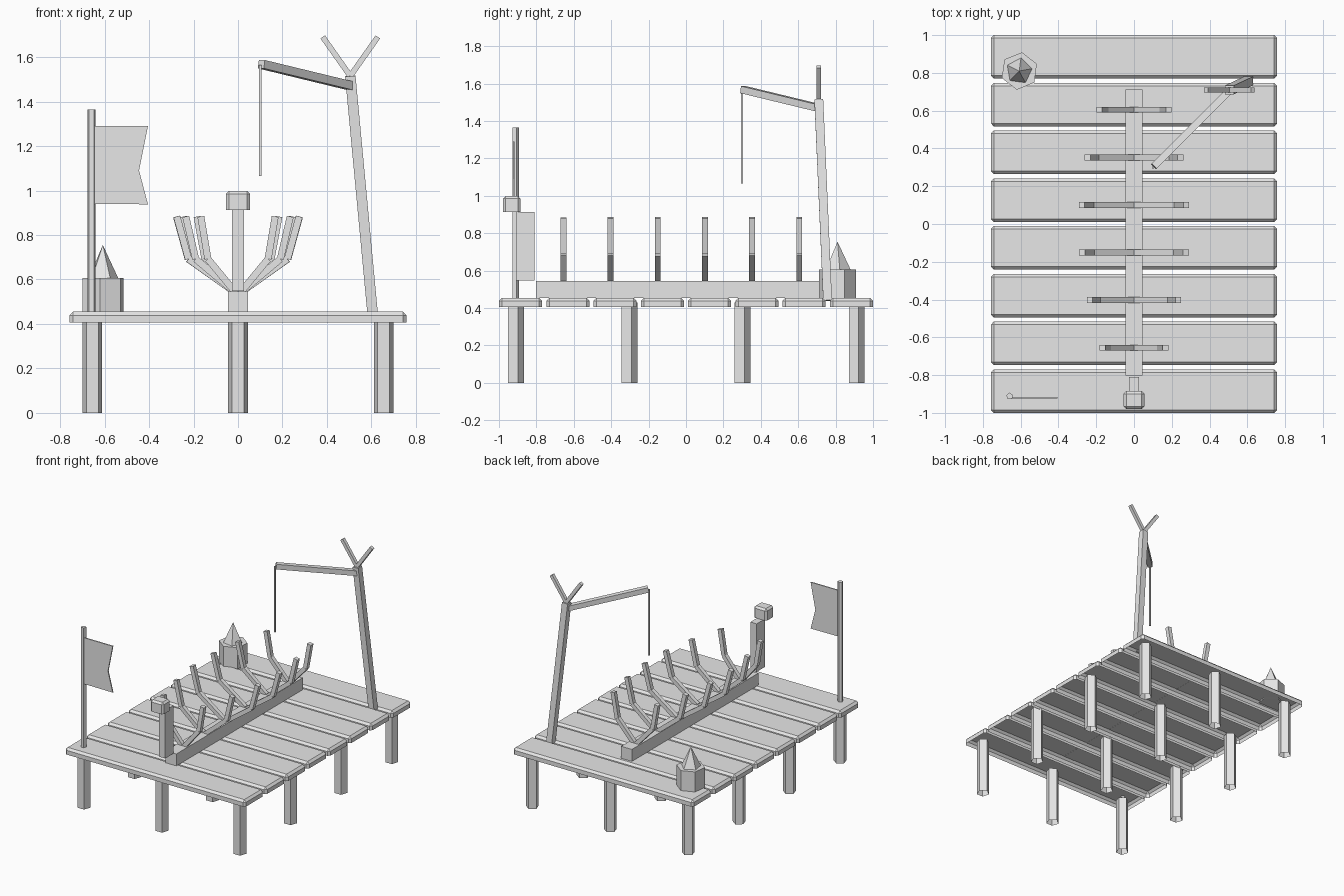
import bpy, bmesh
from math import radians
from mathutils import Vector, Matrix

cube = bpy.data.objects.get("Cube")
if cube:
    bpy.data.objects.remove(cube, do_unlink=True)

GREY = (0.8, 0.8, 0.8, 1)
mat = bpy.data.materials.new("plain_grey")
mat.use_nodes = True
mat.diffuse_color = GREY
mat.node_tree.nodes["Principled BSDF"].inputs["Base Color"].default_value = GREY

DECK = 0.455  # top of the planks


def finish(name, bm, matrix=Matrix()):
    mesh = bpy.data.meshes.new(name)
    bm.to_mesh(mesh)
    bm.free()
    mesh.materials.append(mat)
    ob = bpy.data.objects.new(name, mesh)
    ob.matrix_world = matrix
    bpy.context.collection.objects.link(ob)
    return ob


def box(name, centre, size, bevel=0, hollow=False):
    """Box with optional chamfers on all but the bottom edges, optionally open below."""
    bm = bmesh.new()
    bmesh.ops.create_cube(bm, size=1)
    bmesh.ops.scale(bm, vec=size, verts=bm.verts)
    if bevel:
        edges = [e for e in bm.edges if max(v.co.z for v in e.verts) > 0]
        bmesh.ops.bevel(bm, geom=edges, offset=bevel, segments=1, affect='EDGES')
    if hollow:
        bm.normal_update()
        under = [f for f in bm.faces if f.normal.z < -0.9]
        bmesh.ops.delete(bm, geom=under, context='FACES')
    return finish(name, bm, Matrix.Translation(centre))


def prism(name, x, y, z0, z1, r, sides, turn=0, top=None, caps=True):
    """Upright prism or cone with a corner towards the back."""
    bm = bmesh.new()
    bmesh.ops.create_cone(bm, cap_ends=caps, segments=sides, radius1=r,
                          radius2=r if top is None else top, depth=z1 - z0)
    start = max(bm.verts, key=lambda v: (v.co.y, v.co.x)).co.xy
    align = Vector((0, 1)).angle_signed(start)
    spin = Matrix.Rotation(align + radians(turn), 4, 'Z')
    return finish(name, bm, Matrix.Translation((x, y, (z0 + z1) / 2)) @ spin)


def bar(name, a, b, width, hint=(0, 1, 0)):
    """Square bar between two points."""
    a, b = Vector(a), Vector(b)
    z = (b - a).normalized()
    x = Vector(hint).cross(z).normalized()
    y = z.cross(x)
    m = Matrix((x, y, z)).transposed().to_4x4()
    bm = bmesh.new()
    bmesh.ops.create_cube(bm, size=1)
    bmesh.ops.scale(bm, vec=(width, width, (b - a).length), verts=bm.verts)
    return finish(name, bm, Matrix.Translation((a + b) / 2) @ m)


# Deck planks, open underneath
for i in range(8):
    box(f"deck_plank_{i + 1}", (0, (i - 3.5) * 0.2528, 0.431), (1.516, 0.23, 0.048), 0.016, True)

# Five-sided open stilts under the deck
for x in (-0.655, 0, 0.655):
    for y in (-0.913, -0.306, 0.298, 0.908):
        prism("stilt", x, y, 0, 0.43, 0.0465, 5, caps=False)

# Keel, stem post and carved head block
box("keel", (0, -0.045, 0.5), (0.09, 1.516, 0.092))
box("stem_post", (0, -0.86, 0.73), (0.052, 0.1, 0.365))
box("stem_head", (0, -0.932, 0.956), (0.11, 0.094, 0.086), 0.014)

# Pairs of bent ribs, widest amidships
for i, reach in enumerate((0.167, 0.235, 0.275, 0.277, 0.246, 0.184)):
    y = -0.655 + i * 0.252
    for side in (-1, 1):
        bend = (side * reach * 0.81, y, 0.692)
        bar("rib_lower", (side * 0.01, y, 0.54), bend, 0.031)
        bar("rib_upper", bend, (side * reach, y, 0.883), 0.031)

# Crane: leaning mast, boom, rope and forked top
mast_top = (0.505, 0.71, 1.515)
bar("crane_mast", (0.606, 0.757, 0.44), mast_top, 0.047)
bar("crane_boom", (0.51, 0.71, 1.47), (0.105, 0.305, 1.568), 0.038, (0, 0, 1))
box("crane_rope", (0.1, 0.3, 1.315), (0.01, 0.01, 0.5))
for side in (-1, 1):
    bar("mast_fork", mast_top, (0.505 + side * 0.124, 0.71, 1.691), 0.025)

# Flag pole and notched flag
prism("flag_pole", -0.658, -0.912, DECK - 0.01, 1.365, 0.019, 5)
bm = bmesh.new()
outline = [(-0.655, 0.94), (-0.405, 0.938), (-0.445, 1.09), (-0.405, 1.29), (-0.655, 1.29)]
face = bm.faces.new([bm.verts.new((x, -0.925, z)) for x, z in outline])
cloth = bmesh.ops.extrude_face_region(bm, geom=[face])
bmesh.ops.translate(bm, vec=(0, 0.009, 0),
                    verts=[v for v in cloth["geom"] if isinstance(v, bmesh.types.BMVert)])
bmesh.ops.recalc_face_normals(bm, faces=bm.faces)
finish("flag", bm)

# Barrel with a pointed heap on top
prism("barrel", -0.607, 0.81, DECK - 0.01, 0.607, 0.1, 6, -8)
prism("barrel_heap", -0.608, 0.81, 0.605, 0.755, 0.071, 5, -8, 0)
